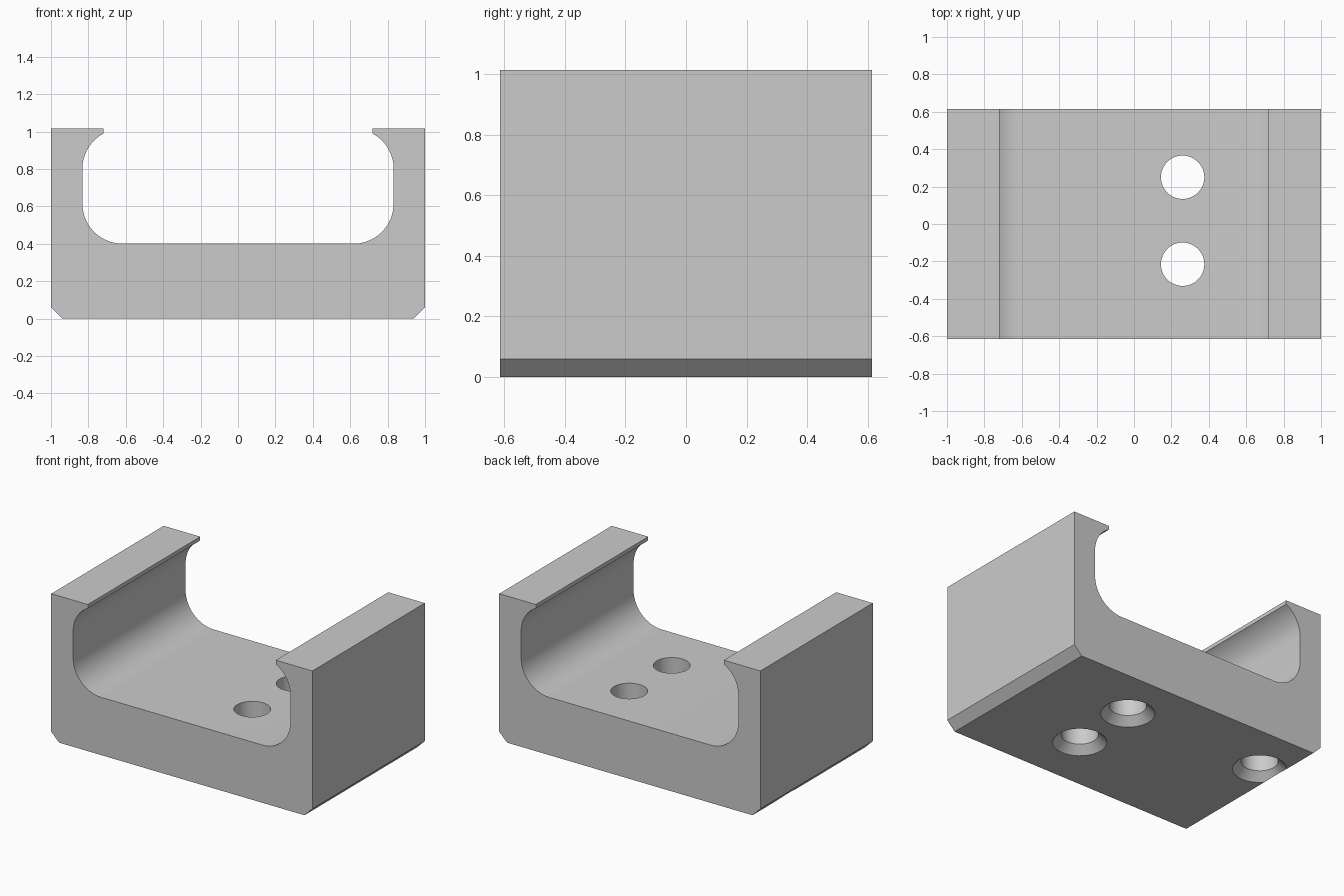
import bpy, bmesh, math
from mathutils import Vector

if "Cube" in bpy.data.objects:
    bpy.data.objects.remove(bpy.data.objects["Cube"], do_unlink=True)

HALF_DEPTH = 0.615
HEIGHT = 1.015
FLOOR = 0.4
WALL_X = 0.832      # inner wall of the channel
LIP_X = 0.72        # inner edge of the top lips
FILLET = 0.215
HOLE_R = 0.116

grey = bpy.data.materials.new("plain grey")
grey.use_nodes = True
grey.diffuse_color = (0.6, 0.6, 0.6, 1)
grey.node_tree.nodes["Principled BSDF"].inputs["Base Color"].default_value = (0.6, 0.6, 0.6, 1)


def make_object(name, bm):
    bmesh.ops.recalc_face_normals(bm, faces=bm.faces[:])
    mesh = bpy.data.meshes.new(name)
    bm.to_mesh(mesh)
    bm.free()
    mesh.materials.append(grey)
    obj = bpy.data.objects.new(name, mesh)
    bpy.context.collection.objects.link(obj)
    return obj


def arc(cx, cz, start, end, steps=16):
    angles = [start + (end - start) * i / steps for i in range(steps + 1)]
    return [(cx + FILLET * math.cos(a), cz + FILLET * math.sin(a)) for a in angles]


# Half of the channel profile, from the bottom chamfer round to the floor
cx = WALL_X - FILLET
lip_angle = math.acos((LIP_X - cx) / FILLET)
half = [(0.94, 0), (1, 0.06), (1, HEIGHT), (LIP_X, HEIGHT)]
half += arc(cx, 0.8, lip_angle, 0)
half += arc(cx, FLOOR + FILLET, 0, -math.pi / 2)
profile = half + [(-x, z) for x, z in reversed(half)]

# Channel body
bm = bmesh.new()
face = bm.faces.new([bm.verts.new((x, -HALF_DEPTH, z)) for x, z in profile])
extruded = bmesh.ops.extrude_face_region(bm, geom=[face])["geom"]
bmesh.ops.translate(bm, vec=(0, 2 * HALF_DEPTH, 0),
                    verts=[v for v in extruded if isinstance(v, bmesh.types.BMVert)])
body = make_object("channel_bracket", bm)


def drill(x, y, top):
    """Cut a hole that is countersunk on the underside."""
    bm = bmesh.new()
    outline = [(0, -0.02), (HOLE_R + 0.073, -0.02), (HOLE_R, 0.053), (HOLE_R, top), (0, top)]
    verts = [bm.verts.new((r, 0, z)) for r, z in outline]
    edges = [bm.edges.new(pair) for pair in zip(verts, verts[1:])]
    bmesh.ops.spin(bm, geom=verts + edges, cent=(0, 0, 0), axis=(0, 0, 1),
                   angle=2 * math.pi, steps=48)
    bmesh.ops.remove_doubles(bm, verts=bm.verts[:], dist=0.0001)
    bmesh.ops.translate(bm, vec=Vector((x, y, 0)), verts=bm.verts[:])
    cutter = make_object("hole_cutter", bm)
    cutter.hide_render = True
    mod = body.modifiers.new("hole", 'BOOLEAN')
    mod.operation = 'DIFFERENCE'
    mod.solver = 'EXACT'
    mod.object = cutter
    bpy.context.view_layer.objects.active = body
    bpy.ops.object.modifier_apply(modifier=mod.name)
    bpy.data.objects.remove(cutter, do_unlink=True)


# Two through holes, and one blind hole under the wall
drill(0.26, 0.25, 0.6)
drill(0.26, -0.215, 0.6)
drill(-0.81, 0.25, 0.39)

bpy.ops.object.select_all(action='DESELECT')
body.select_set(True)
bpy.context.view_layer.objects.active = body
bpy.ops.object.shade_smooth_by_angle(angle=math.radians(30))
